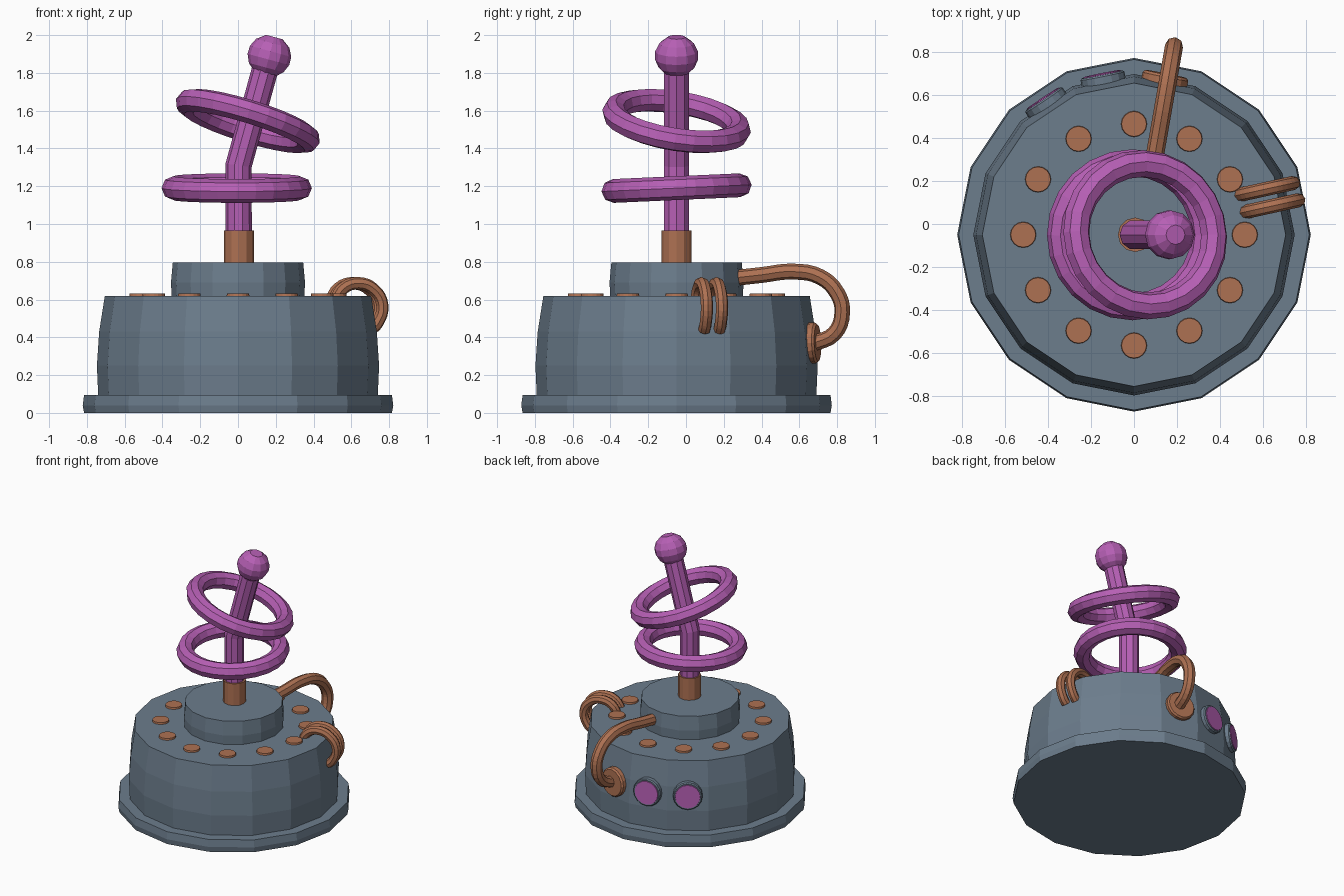
import bpy, bmesh
from math import sin, cos, tau, radians
from mathutils import Vector

cube = bpy.data.objects.get("Cube")
if cube:
    bpy.data.objects.remove(cube, do_unlink=True)

CY = -0.05  # the body axis sits slightly forward


def material(name, rgb):
    m = bpy.data.materials.new(name)
    m.use_nodes = True
    m.diffuse_color = (*rgb, 1)
    m.node_tree.nodes["Principled BSDF"].inputs["Base Color"].default_value = (*rgb, 1)
    return m


STEEL = material("blue grey steel", (0.15, 0.205, 0.265))
COPPER = material("copper", (0.42, 0.165, 0.085))
PINK = material("magenta glow", (0.47, 0.115, 0.46))


def link(name, data, mat):
    ob = bpy.data.objects.new(name, data)
    data.materials.append(mat)
    bpy.context.collection.objects.link(ob)
    return ob


def lathe(name, profile, mat, sides=16, loc=(0, CY, 0), axis=(0, 0, 1)):
    """Turn a (radius, height) profile into a capped solid along an axis."""
    bm = bmesh.new()
    rings = [[bm.verts.new((r * cos(tau * i / sides), r * sin(tau * i / sides), z))
              for i in range(sides)] for r, z in profile]
    for low, high in zip(rings, rings[1:]):
        for i in range(sides):
            j = (i + 1) % sides
            bm.faces.new((low[i], low[j], high[j], high[i]))
    bm.faces.new(rings[0][::-1])
    bm.faces.new(rings[-1])
    me = bpy.data.meshes.new(name)
    bm.to_mesh(me)
    bm.free()
    ob = link(name, me, mat)
    ob.location = loc
    ob.rotation_euler = Vector(axis).to_track_quat('Z', 'Y').to_euler()
    return ob


def tube(name, points, radius, mat, sides=8, bezier=True):
    """Sweep a round section along a path."""
    cu = bpy.data.curves.new(name, 'CURVE')
    cu.dimensions = '3D'
    cu.bevel_depth = radius
    cu.bevel_resolution = sides // 2 - 2
    cu.resolution_u = 4
    cu.use_fill_caps = True
    sp = cu.splines.new('BEZIER' if bezier else 'POLY')
    pts = sp.bezier_points if bezier else sp.points
    pts.add(len(points) - 1)
    for p, co in zip(pts, points):
        if bezier:
            p.co = co
            p.handle_left_type = p.handle_right_type = 'AUTO'
        else:
            p.co = (*co, 1)
    sp.use_smooth = False
    return link(name, cu, mat)


def ring(name, loc, normal):
    bpy.ops.mesh.primitive_torus_add(major_segments=24, minor_segments=8,
                                     major_radius=0.335, minor_radius=0.063, location=loc)
    ob = bpy.context.object
    ob.name = name
    ob.rotation_euler = Vector((0, 0, 1)).rotation_difference(Vector(normal)).to_euler()
    ob.data.materials.append(PINK)


# Stepped housing
lathe("base_plate", [(0.815, 0), (0.822, 0.04), (0.815, 0.095)], STEEL)
lathe("housing", [(0.74, 0.09), (0.747, 0.25), (0.735, 0.43), (0.705, 0.62)], STEEL)
lathe("hub", [(0.35, 0.6), (0.355, 0.69), (0.345, 0.797)], STEEL)

# Ring of rivets on the deck
for k in range(12):
    a = tau * k / 12
    lathe(f"rivet_{k + 1}", [(0.062, 0.61), (0.058, 0.633)], COPPER,
          loc=(0.515 * cos(a), CY + 0.515 * sin(a), 0))

# Antenna: collar, bent rod, knob and two loose rings
lathe("collar", [(0.08, 0.78), (0.08, 0.965)], COPPER, sides=12, loc=(0.005, CY, 0))
tube("antenna_rod", [(0.003, CY, 0.95), (0.003, CY, 1.31), (0.155, CY, 1.86)],
     0.07, PINK, sides=10, bezier=False)
knob = [(0.116 * sin(radians(t)), -0.112 * cos(radians(t))) for t in (32, 55, 80, 103, 128, 157)]
lathe("knob", knob, PINK, sides=12, loc=(0.166, CY, 1.89), axis=(0.27, 0, 1))
ring("lower_ring", (-0.007, CY, 1.19), (0, -0.045, 1))
ring("upper_ring", (0.052, CY, 1.545), (0.31, 0.16, 1))


def on_wall(angle, r, z=0.37):
    a = radians(angle)
    return (r * cos(a), CY + r * sin(a), z), (cos(a), sin(a), 0.03)


# Round windows and pipe flange, centred on neighbouring wall panels
for k, angle in enumerate((101.25, 123.75)):
    loc, axis = on_wall(angle, 0.73)
    lathe(f"window_rim_{k + 1}", [(0.104, -0.04), (0.104, 0.022), (0.097, 0.03)],
          STEEL, loc=loc, axis=axis)
    lathe(f"window_glass_{k + 1}", [(0.09, 0.028), (0.088, 0.034)], PINK, loc=loc, axis=axis)
loc, axis = on_wall(78.75, 0.73)
lathe("pipe_flange", [(0.108, -0.04), (0.108, 0.02), (0.098, 0.032)], COPPER, loc=loc, axis=axis)

# Pipe from the hub over the back edge into the flange
pipe = [(0.22, 0.71), (0.4, 0.73), (0.57, 0.748), (0.71, 0.72),
        (0.8, 0.635), (0.827, 0.53), (0.785, 0.42), (0.67, 0.365)]
tube("back_pipe", [(0.085 + 0.175 * (y - 0.25), y, z) for y, z in pipe], 0.042, COPPER)

# Two small cable loops over the right edge
loop = [(0.5, 0.59), (0.545, 0.66), (0.625, 0.686), (0.705, 0.655), (0.752, 0.57), (0.725, 0.475), (0.69, 0.44)]
for k, (dx, y0) in enumerate(((0.012, 0.055), (-0.012, 0.135))):
    tube(f"cable_loop_{k + 1}", [(x + dx, y0 + 0.22 * (x - 0.5), z) for x, z in loop],
         0.033, COPPER)
